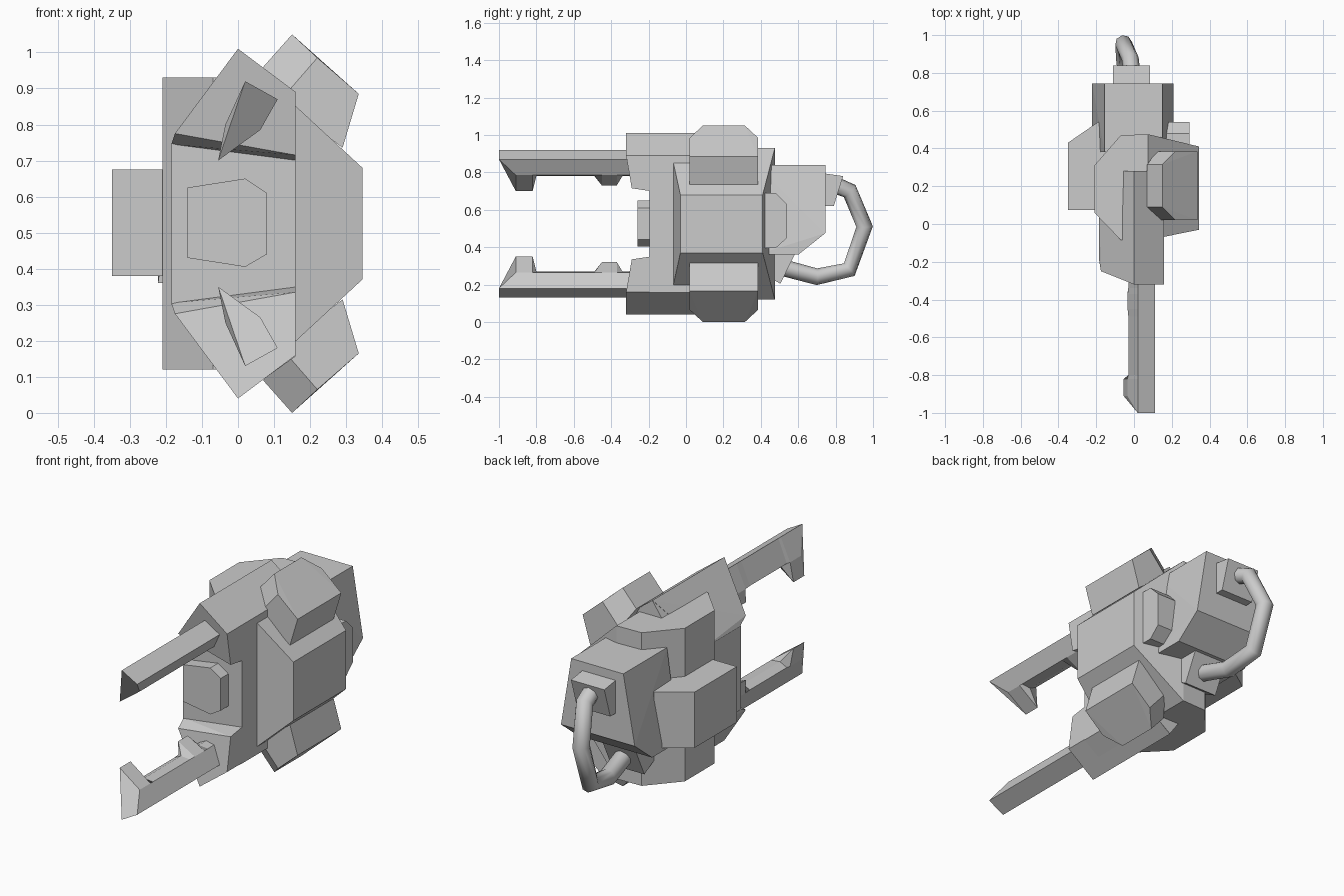
import bpy, bmesh

if "Cube" in bpy.data.objects:
    bpy.data.objects.remove(bpy.data.objects["Cube"])

H = 1.05  # total height; the model mirrors about z = H / 2


def flip(pts):
    return [(x, y, H - z) for x, y, z in pts]


def finish(name, bm, smooth=False):
    bmesh.ops.recalc_face_normals(bm, faces=bm.faces[:])
    me = bpy.data.meshes.new(name)
    bm.to_mesh(me)
    bm.free()
    ob = bpy.data.objects.new(name, me)
    bpy.context.collection.objects.link(ob)
    return ob


def hull(name, pts):
    """Convex faceted block through the given corners."""
    bm = bmesh.new()
    for p in pts:
        bm.verts.new(p)
    res = bmesh.ops.convex_hull(bm, input=bm.verts[:])
    junk = [g for g in res["geom_interior"] + res["geom_unused"]
            if isinstance(g, bmesh.types.BMVert) and g.is_valid]
    bmesh.ops.delete(bm, geom=list(set(junk)), context='VERTS')
    bmesh.ops.dissolve_limit(bm, angle_limit=0.03, verts=bm.verts[:], edges=bm.edges[:])
    return finish(name, bm)


def loft(name, rings):
    """Closed skin through rings of equal point count."""
    bm = bmesh.new()
    vs = [[bm.verts.new(p) for p in r] for r in rings]
    n = len(rings[0])
    for a, b in zip(vs, vs[1:]):
        for i in range(n):
            j = (i + 1) % n
            bm.faces.new((a[i], a[j], b[j], b[i]))
    bm.faces.new(vs[0])
    bm.faces.new(vs[-1])
    bmesh.ops.remove_doubles(bm, verts=bm.verts[:], dist=0.0005)
    return finish(name, bm)


# Main faceted body, widening to a flat right-hand face
top = [(-.21, .31, .93), (-.07, .47, .93), (.075, .475, .93),
       (.075, -.085, .93), (-.07, -.085, .93), (-.21, .06, .93),
       (.345, -.03, .68), (.345, .41, .68)]
hull("main_body", top + flip(top))

# Core behind the jaws
section = [(0, 1.01), (.16, .89), (.16, .155), (0, .04), (-.185, .30), (-.185, .745)]
loft("jaw_core", [[(x, y, H / 2 + (z - H / 2) * k) for x, z in section]
                  for y, k in ((-.195, .995), (.28, .995))])

# Jaw blocks, diagonal pads and tines come in upper / lower pairs
jaw = [(0, -.32, 1.01), (.16, -.32, .89), (.16, -.29, .715), (-.175, -.25, .775),
       (-.185, -.19, .745), (.16, -.19, .70), (0, .28, 1.01), (.16, .28, .89),
       (.16, .1, .70), (-.185, .1, .745)]
pad = [(.15, .09, 1.05), (.15, .315, 1.05), (.22, .02, .985), (.22, .385, .985),
       (.335, .02, .885), (.335, .385, .885), (.07, .09, .96), (.07, .315, .96),
       (.12, .02, .87), (.12, .385, .87), (.29, .02, .735), (.29, .385, .735)]
A, B = (.02, .92), (.11, .87)
bar = [A, B, (.062, .785), (.01, .78), (-.03, .80)]
hook = [A, B, (.062, .785), (-.055, .70), (-.035, .80)]
bump = [A, B, (.062, .785), (-.035, .73), (-.034, .80)]
tip = [A, B, B, A, A]
stations = [(-1, tip), (-.91, hook), (-.82, hook), (-.80, bar), (-.49, bar),
            (-.45, bump), (-.37, bump), (-.34, bar), (-.15, bar)]
rings = [[(x, y, z) for x, z in s] for y, s in stations]
# separate the doubled tip points slightly along the edge before merging
for side, fn in (("upper", lambda p: p), ("lower", flip)):
    hull(side + "_jaw", fn(jaw))
    hull(side + "_pad", fn(pad))
    loft(side + "_tine", [fn(r) for r in rings])

# Boss between the jaws
boss = [(-.14, .625), (.02, .65), (.08, .61), (.08, .44), (.02, .405), (-.14, .43)]
loft("front_boss", [[(x, y, z) for x, z in boss] for y in (-.26, -.15)])

# Boss on the right rear
knob = [(.35, .69), (.48, .69), (.54, .63), (.54, .45), (.48, .395), (.35, .395)]
loft("side_boss", [[(x, y, z) for y, z in knob] for x in (.15, .295)])

# Block on the left side
plan = [(-.35, .075), (-.35, .43), (-.19, .54), (-.05, .45), (-.05, .075)]
loft("left_block", [[(x, y, z) for x, y in plan] for z in (.38, .675)])

# Rear housing: narrower at the top, cut away below
rear = []
for y, zlow in ((.38, .36), (.60, .36), (.745, .475)):
    rear += [(-.155, y, .84), (.15, y, .84), (-.222, y, zlow), (.21, y, zlow)]
hull("rear_housing", rear)

# Sockets for the cable
hull("upper_socket", [(x, y, z) for x in (-.11, .085)
                      for y, z in ((.70, .80), (.84, .78), (.79, .62), (.70, .62))])
hull("lower_socket", [(x, y, z) for x in (-.11, .085)
                      for y, z in ((.42, .38), (.59, .38), (.505, .205), (.42, .25))])

# Bent cable
cu = bpy.data.curves.new("cable", 'CURVE')
cu.dimensions = '3D'
cu.bevel_depth = .045
cu.bevel_resolution = 2
cu.use_fill_caps = True
path = [(-.01, .79, .735), (-.02, .875, .70), (-.055, .955, .51), (-.05, .873, .28),
        (-.03, .70, .242), (-.01, .52, .29)]
sp = cu.splines.new('POLY')
sp.points.add(len(path) - 1)
for p, c in zip(sp.points, path):
    p.co = (*c, 1)
cable = bpy.data.objects.new("cable", cu)
bpy.context.collection.objects.link(cable)
